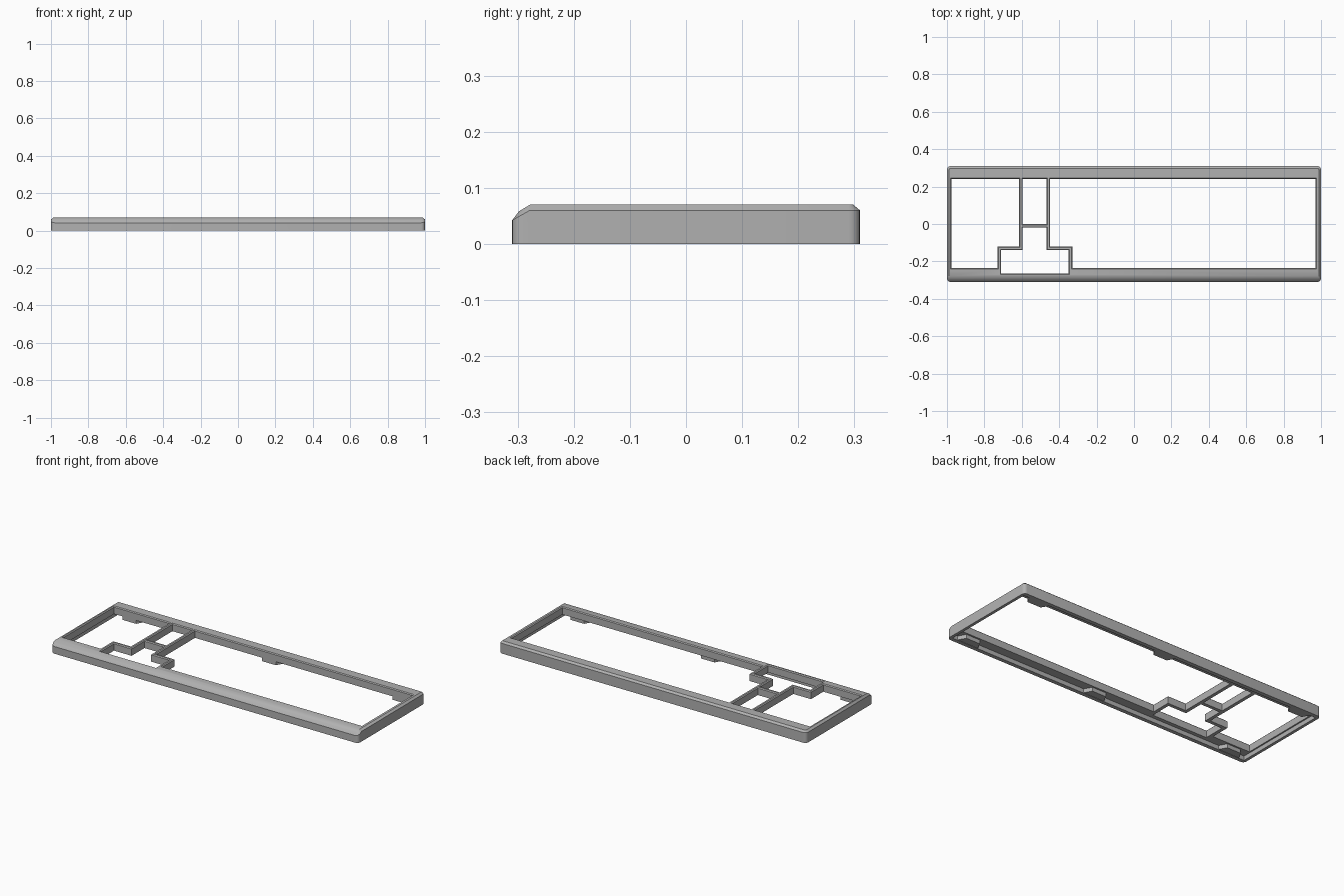
import bpy, bmesh, math
from mathutils import Vector

cube = bpy.data.objects.get("Cube")
if cube:
    bpy.data.objects.remove(cube, do_unlink=True)

grey = bpy.data.materials.new("mid grey plastic")
grey.use_nodes = True
grey.diffuse_color = (0.44, 0.44, 0.44, 1)
grey.node_tree.nodes["Principled BSDF"].inputs["Base Color"].default_value = (0.44, 0.44, 0.44, 1)

HX, HY, BREAK = 1.0, 0.31, -0.278     # half sizes, and where the front edge starts to fall
CHAMFER, RADIUS = 0.012, 0.02


def add_object(name, bm):
    bmesh.ops.recalc_face_normals(bm, faces=bm.faces)
    mesh = bpy.data.meshes.new(name)
    bm.to_mesh(mesh)
    bm.free()
    mesh.materials.append(grey)
    obj = bpy.data.objects.new(name, mesh)
    bpy.context.collection.objects.link(obj)
    return obj


def loft(bm, rings):
    """Join rings of points with quads and return the rings of vertices."""
    loops = [[bm.verts.new(p) for p in ring] for ring in rings]
    n = len(loops[0])
    for low, high in zip(loops, loops[1:]):
        for i in range(n):
            j = (i + 1) % n
            bm.faces.new((low[i], low[j], high[j], high[i]))
    return loops


def grow(outline, d):
    """Offset an anticlockwise outline outwards by d with mitred corners."""
    result = []
    for i, p in enumerate(outline):
        a = (Vector(p) - Vector(outline[i - 1])).normalized()
        b = (Vector(outline[(i + 1) % len(outline)]) - Vector(p)).normalized()
        na, nb = Vector((a.y, -a.x)), Vector((b.y, -b.x))
        result.append(Vector(p) + (na + nb) * d / (1 + na.dot(nb)))
    return result


def prism(name, outline, levels):
    """Stack an outline at several (height, growth) levels."""
    bm = bmesh.new()
    loops = loft(bm, [[(p[0], p[1], z) for p in grow(outline, d)] for z, d in levels])
    bm.faces.new(loops[0])
    bm.faces.new(loops[-1])
    return add_object(name, bm)


def box_outline(x0, x1, y0, y1):
    return [(x0, y0), (x1, y0), (x1, y1), (x0, y1)]


def rounded_outline(inset):
    """Rounded rectangle with an extra point on each side at the front break."""
    r, pts = RADIUS - inset, []
    corners = [(1, -1, 270), (1, 1, 0), (-1, 1, 90), (-1, -1, 180)]
    for sx, sy, start in corners:
        if (sx, sy) == (-1, -1):
            pts.append((-HX + inset, BREAK))
        for k in range(6):
            a = math.radians(start + 18 * k)
            pts.append((sx * (HX - RADIUS) + r * math.cos(a),
                        sy * (HY - RADIUS) + r * math.sin(a)))
        if (sx, sy) == (1, -1):
            pts.append((HX - inset, BREAK))
    return pts


def height(y, flat, low, front):
    t = max(0, (BREAK - y) / (BREAK - front))
    return flat + (low - flat) * t


# Case body: rounded block with chamfered top and falling front edge
bm = bmesh.new()
outer, inner = rounded_outline(0), rounded_outline(CHAMFER)
base, shoulder, top = loft(bm, [
    [(x, y, 0) for x, y in outer],
    [(x, y, height(y, 0.06, 0.042, -HY)) for x, y in outer],
    [(x, y, height(y, 0.07, 0.058, -HY + CHAMFER)) for x, y in inner]])
bm.faces.new(base)
bm.faces.new([v for v in top if v.co.y >= BREAK - 1e-5])
front = [v for v in top if v.co.y <= BREAK + 1e-5]
bm.faces.new(front)
case = add_object("case_frame", bm)

# Key openings, separated by thin bars
openings = {
    "left_block_opening": [(-0.975, -0.235), (-0.73, -0.235), (-0.73, -0.12),
                           (-0.615, -0.12), (-0.615, 0.24), (-0.975, 0.24)],
    "small_block_opening": box_outline(-0.595, -0.468, 0, 0.24),
    "arrow_opening": [(-0.71, -0.265), (-0.35, -0.265), (-0.35, -0.14), (-0.468, -0.14),
                      (-0.468, -0.02), (-0.595, -0.02), (-0.595, -0.14), (-0.71, -0.14)],
    "main_block_opening": [(-0.33, -0.235), (0.97, -0.235), (0.97, 0.24),
                           (-0.448, 0.24), (-0.448, -0.12), (-0.33, -0.12)],
}
cutters = [prism(name, line, [(-0.1, 0), (0.065, 0), (0.075, 0.01)])
           for name, line in openings.items()]

# Hollow underside
cutters.append(prism("underside_hollow", box_outline(-0.983, 0.983, -0.287, 0.287),
                     [(-0.05, 0), (0.025, 0)]))

bpy.context.view_layer.objects.active = case
for cutter in cutters:
    cutter.hide_render = True
    mod = case.modifiers.new(cutter.name, 'BOOLEAN')
    mod.operation = 'DIFFERENCE'
    mod.solver = 'EXACT'
    mod.object = cutter
    bpy.ops.object.modifier_apply(modifier=mod.name)
    bpy.data.objects.remove(cutter, do_unlink=True)

# Mounting tabs under the front and back rims
for side, label in ((1, "back"), (-1, "front")):
    for x in (-0.88, 0.03, 0.88):
        line = [(x - 0.07, side * 0.29), (x + 0.07, side * 0.29),
                (x + 0.045, side * 0.245), (x - 0.045, side * 0.245)]
        if side > 0:
            line.reverse()
        prism(label + "_mounting_tab", line, [(0.002, 0), (0.026, 0)])

# Smooth the rounded corners and front edge, keep the rest crisp
bpy.ops.object.select_all(action='DESELECT')
case.select_set(True)
bpy.context.view_layer.objects.active = case
bpy.ops.object.shade_smooth_by_angle(angle=math.radians(35))
